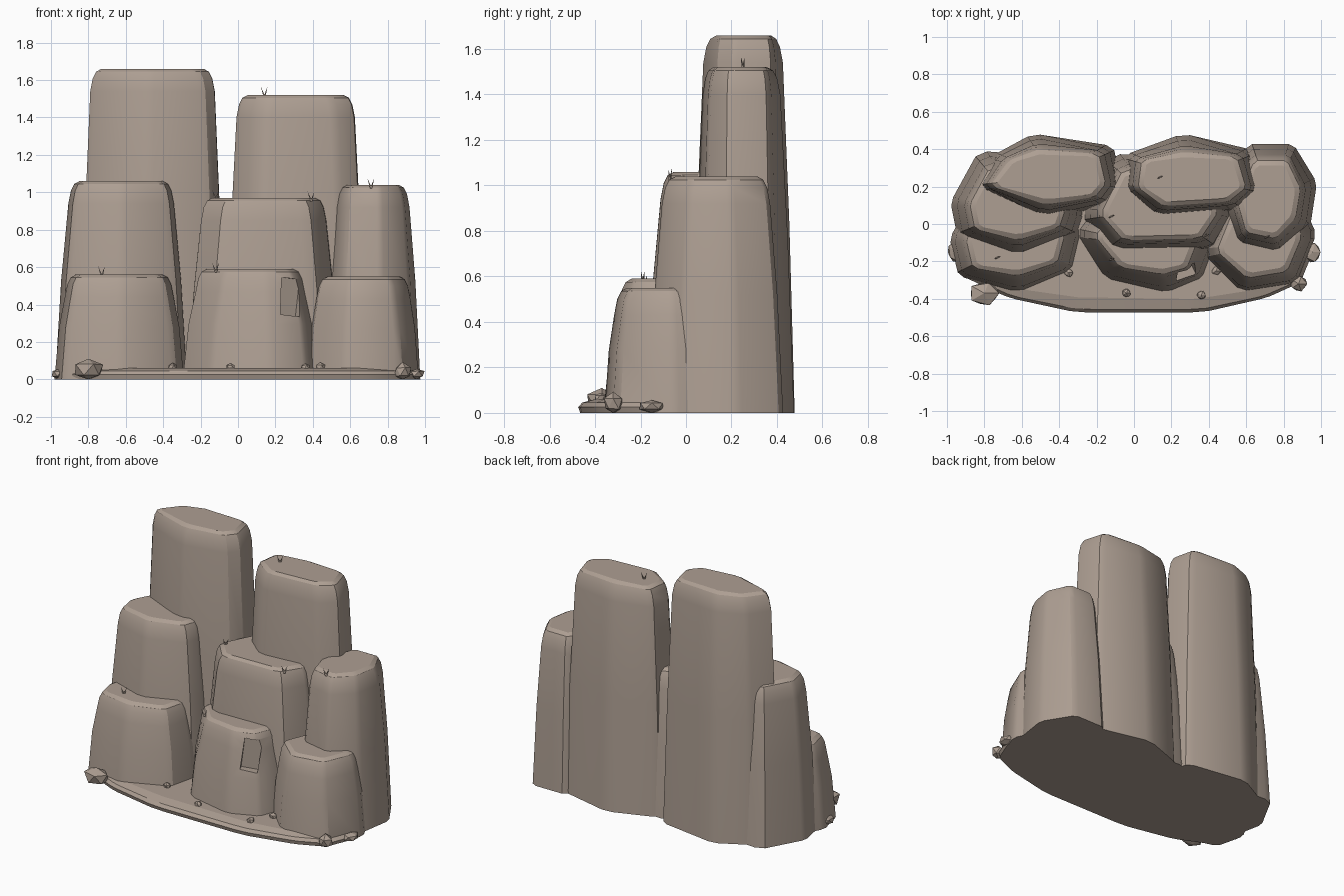
import bpy, bmesh, math, random
from mathutils import Vector

random.seed(4)
if "Cube" in bpy.data.objects:
    bpy.data.objects.remove(bpy.data.objects["Cube"], do_unlink=True)

stone = bpy.data.materials.new("taupe stone")
stone.use_nodes = True
COLOR = (0.42, 0.345, 0.29, 1)
stone.diffuse_color = COLOR
bsdf = stone.node_tree.nodes["Principled BSDF"]
bsdf.inputs["Base Color"].default_value = COLOR
bsdf.inputs["Roughness"].default_value = 0.9


def finish(name, bm, angle=30):
    bmesh.ops.recalc_face_normals(bm, faces=bm.faces)
    mesh = bpy.data.meshes.new(name)
    bm.to_mesh(mesh)
    bm.free()
    mesh.materials.append(stone)
    ob = bpy.data.objects.new(name, mesh)
    bpy.context.collection.objects.link(ob)
    bpy.ops.object.select_all(action='DESELECT')
    ob.select_set(True)
    bpy.context.view_layer.objects.active = ob
    bpy.ops.object.shade_smooth_by_angle(angle=math.radians(angle))
    return ob


def soften(points, cut=0.1):
    """Cut every corner of an outline into two points."""
    out = []
    for i, p in enumerate(points):
        p = Vector(p)
        out += [p.lerp(Vector(points[i - 1]), cut),
                p.lerp(Vector(points[(i + 1) % len(points)]), cut)]
    return out


def loft(name, outline, rings):
    """Stack rings of (height, outward offset) of one outline."""
    pts = soften(outline)
    mid = sum(pts, Vector((0, 0))) / len(pts)
    bm = bmesh.new()
    loops = []
    for z, grow in rings:
        loops.append([bm.verts.new((*(p + (p - mid).normalized() * grow), z)) for p in pts])
    for a, b in zip(loops, loops[1:]):
        for i in range(len(pts)):
            j = (i + 1) % len(pts)
            bm.faces.new((a[i], a[j], b[j], b[i]))
    bm.faces.new(loops[0][::-1])
    cap = bm.faces.new(loops[-1])
    for edge in cap.edges:
        edge.smooth = False
    return finish(name, bm)


def column(name, height, flare, outline):
    """Tapered rock column with a rounded shoulder and a flat top."""
    return loft(name, outline, [
        (0, flare), (height * 0.5, flare * 0.55), (height - 0.12, 0),
        (height - 0.05, -0.014), (height - 0.015, -0.032), (height, -0.06)])


# Left cluster
column("left_tall_column", 1.66, 0.055, [
    (-0.8, 0.2), (-0.7, 0.35), (-0.52, 0.43), (-0.16, 0.39),
    (-0.12, 0.21), (-0.18, 0.13), (-0.48, 0.07)])
column("left_middle_column", 1.06, 0.07, [
    (-0.91, 0.11), (-0.79, 0.33), (-0.4, 0.3), (-0.34, 0.06),
    (-0.37, -0.03), (-0.62, -0.12), (-0.88, -0.04)])
column("left_low_column", 0.56, 0.055, [
    (-0.93, -0.08), (-0.8, 0.15), (-0.4, 0.12), (-0.34, -0.06),
    (-0.38, -0.22), (-0.62, -0.31), (-0.89, -0.25)])

# Centre cluster
column("centre_tall_column", 1.52, 0.06, [
    (-0.01, 0.19), (0.01, 0.35), (0.27, 0.42), (0.58, 0.37),
    (0.63, 0.19), (0.53, 0.1), (0.14, 0.07)])
column("centre_middle_column", 0.97, 0.07, [
    (-0.21, 0.05), (-0.08, 0.32), (0.4, 0.3), (0.48, 0.06),
    (0.38, -0.1), (-0.08, -0.11)])
low_centre = column("centre_low_column", 0.59, 0.07, [
    (-0.24, -0.06), (-0.1, 0.12), (0.3, 0.1), (0.36, -0.12),
    (0.31, -0.25), (0.16, -0.3), (-0.1, -0.25)])

# Right cluster
column("right_middle_column", 1.04, 0.06, [
    (0.52, 0.12), (0.63, 0.37), (0.83, 0.37), (0.92, 0.2),
    (0.89, 0.01), (0.76, -0.11), (0.58, -0.07)])
column("right_low_column", 0.55, 0.045, [
    (0.41, -0.15), (0.5, 0.08), (0.85, 0.12), (0.93, -0.06),
    (0.84, -0.28), (0.59, -0.32)])

# Shallow chipped niche in the low centre column
bpy.ops.mesh.primitive_cube_add(size=1, location=(0.29, -0.28, 0.44),
                                rotation=(0, 0.12, 0.45))
chip = bpy.context.object
chip.name = "niche_cutter"
chip.scale = (0.11, 0.1, 0.2)
chip.hide_render = True
cut = low_centre.modifiers.new("niche", 'BOOLEAN')
cut.object = chip
cut.solver = 'EXACT'
bpy.context.view_layer.objects.active = low_centre
bpy.ops.object.modifier_apply(modifier="niche")
bpy.data.objects.remove(chip, do_unlink=True)

# Thin ground ledge
loft("ground_ledge", [
    (-0.95, -0.12), (-0.92, 0.13), (-0.75, 0.33), (-0.5, 0.4), (-0.1, 0.35),
    (0.26, 0.4), (0.78, 0.37), (0.92, 0.15), (0.95, -0.14), (0.88, -0.31),
    (0.7, -0.39), (0.36, -0.465), (-0.3, -0.465), (-0.66, -0.39), (-0.9, -0.28)],
    [(0, 0), (0.025, 0.01), (0.045, -0.01), (0.06, -0.08)])


def rock(name, x, y, z, sx, sy, sz):
    bm = bmesh.new()
    bmesh.ops.create_icosphere(bm, subdivisions=1, radius=1)
    for v in bm.verts:
        k = random.uniform(0.85, 1.1)
        v.co = Vector((x + v.co.x * sx * k, y + v.co.y * sy * k,
                       max(0, z + v.co.z * sz * k)))
    finish(name, bm, 20)


# Loose rocks and pebbles
rock("left_front_rock", -0.8, -0.37, 0.05, 0.09, 0.07, 0.065)
rock("right_front_rock", 0.88, -0.32, 0.04, 0.05, 0.045, 0.05)
for side in (-1, 1):
    rock("side_rock", side * 0.955, -0.15, 0.03, 0.045, 0.06, 0.03)
for x, y in ((-0.35, -0.26), (-0.04, -0.37), (0.44, -0.25), (0.36, -0.38)):
    rock("pebble", x, y, 0.065, 0.027, 0.025, 0.025)


def sprig(x, y, z):
    """Two tiny blades leaning apart."""
    bm = bmesh.new()
    for lean in (-1, 1):
        base = [bm.verts.new((x + 0.007 * math.cos(a), y + 0.007 * math.sin(a), z - 0.01))
                for a in (0, 2.1, 4.2)]
        tip = bm.verts.new((x + lean * 0.018, y + lean * 0.008, z + 0.045))
        for i in range(3):
            bm.faces.new((base[i], base[(i + 1) % 3], tip))
    finish("dry_sprig", bm)


for spot in ((0.14, 0.25, 1.52), (0.71, -0.07, 1.03), (0.39, -0.06, 0.96),
             (-0.12, 0.04, 0.97), (-0.73, -0.18, 0.56), (-0.12, -0.19, 0.58)):
    sprig(*spot)
